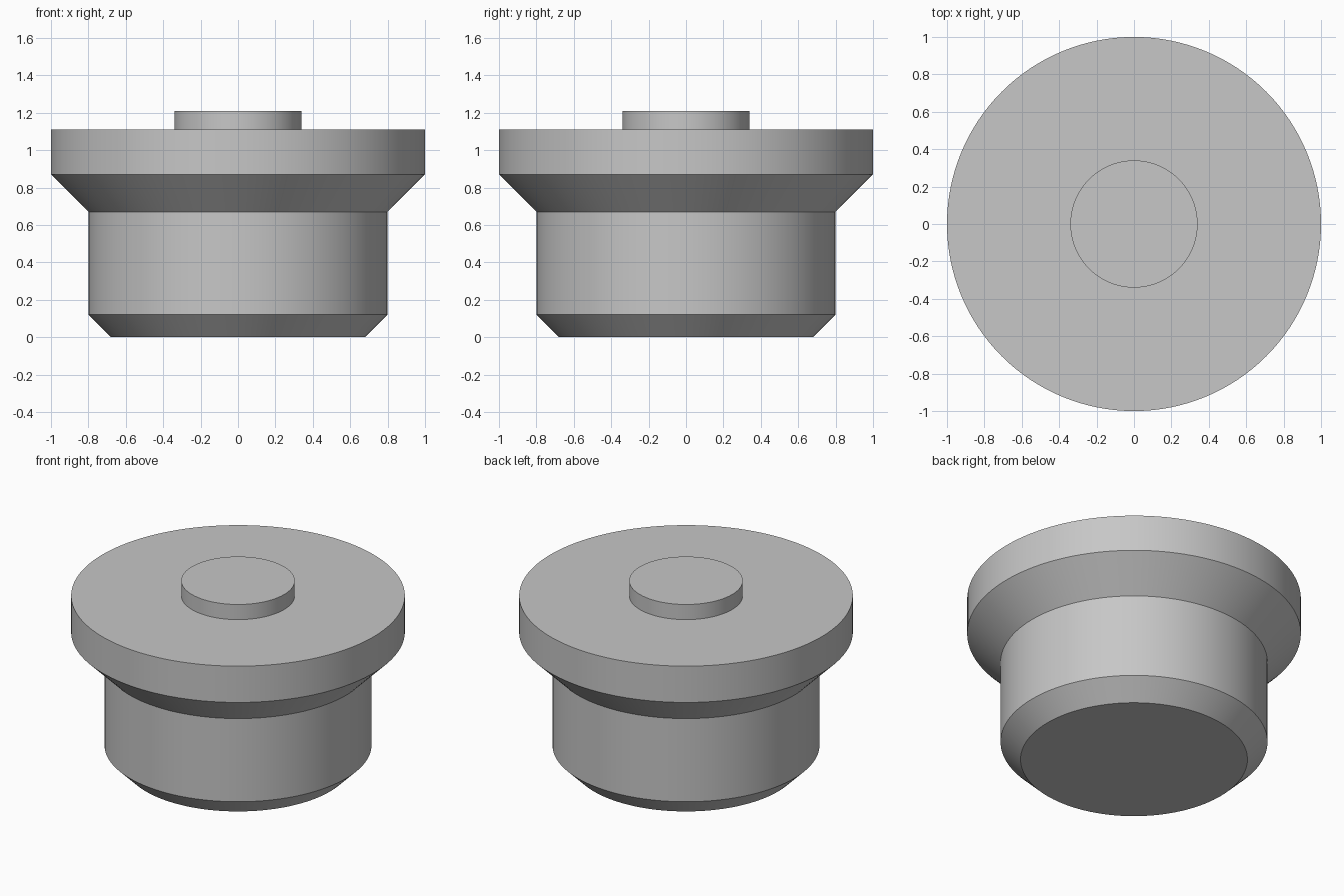
import bpy, bmesh, math

# Remove the default cube
cube = bpy.data.objects.get("Cube")
if cube:
    bpy.data.objects.remove(cube, do_unlink=True)

SEGMENTS = 128

# Single neutral grey
grey = bpy.data.materials.new("neutral_grey")
grey.use_nodes = True
colour = (0.57, 0.57, 0.57, 1.0)
grey.diffuse_color = colour
grey.node_tree.nodes["Principled BSDF"].inputs["Base Color"].default_value = colour


def turned_part(name, profile):
    """Solid of revolution about z from (radius, height) points, capped at both ends."""
    bm = bmesh.new()
    rings = []
    for radius, z in profile:
        ring = []
        for i in range(SEGMENTS):
            a = math.tau * i / SEGMENTS
            ring.append(bm.verts.new((radius * math.cos(a), radius * math.sin(a), z)))
        rings.append(ring)
    for low, high in zip(rings, rings[1:]):
        for i in range(SEGMENTS):
            j = (i + 1) % SEGMENTS
            bm.faces.new((low[i], low[j], high[j], high[i]))
    bm.faces.new(rings[0][::-1])
    bm.faces.new(rings[-1])
    mesh = bpy.data.meshes.new(name)
    bm.to_mesh(mesh)
    bm.free()
    mesh.materials.append(grey)
    obj = bpy.data.objects.new(name, mesh)
    bpy.context.collection.objects.link(obj)
    bpy.ops.object.select_all(action="DESELECT")
    obj.select_set(True)
    bpy.context.view_layer.objects.active = obj
    bpy.ops.object.shade_smooth_by_angle(angle=math.radians(30))
    return obj


# Plug body: chamfered foot, straight barrel, conical shoulder and wide flange
turned_part("plug_body", [(0.68, 0), (0.8, 0.12), (0.8, 0.67), (1, 0.87), (1, 1.11)])

# Raised round boss on the flange
turned_part("top_boss", [(0.34, 1.11), (0.34, 1.21)])
